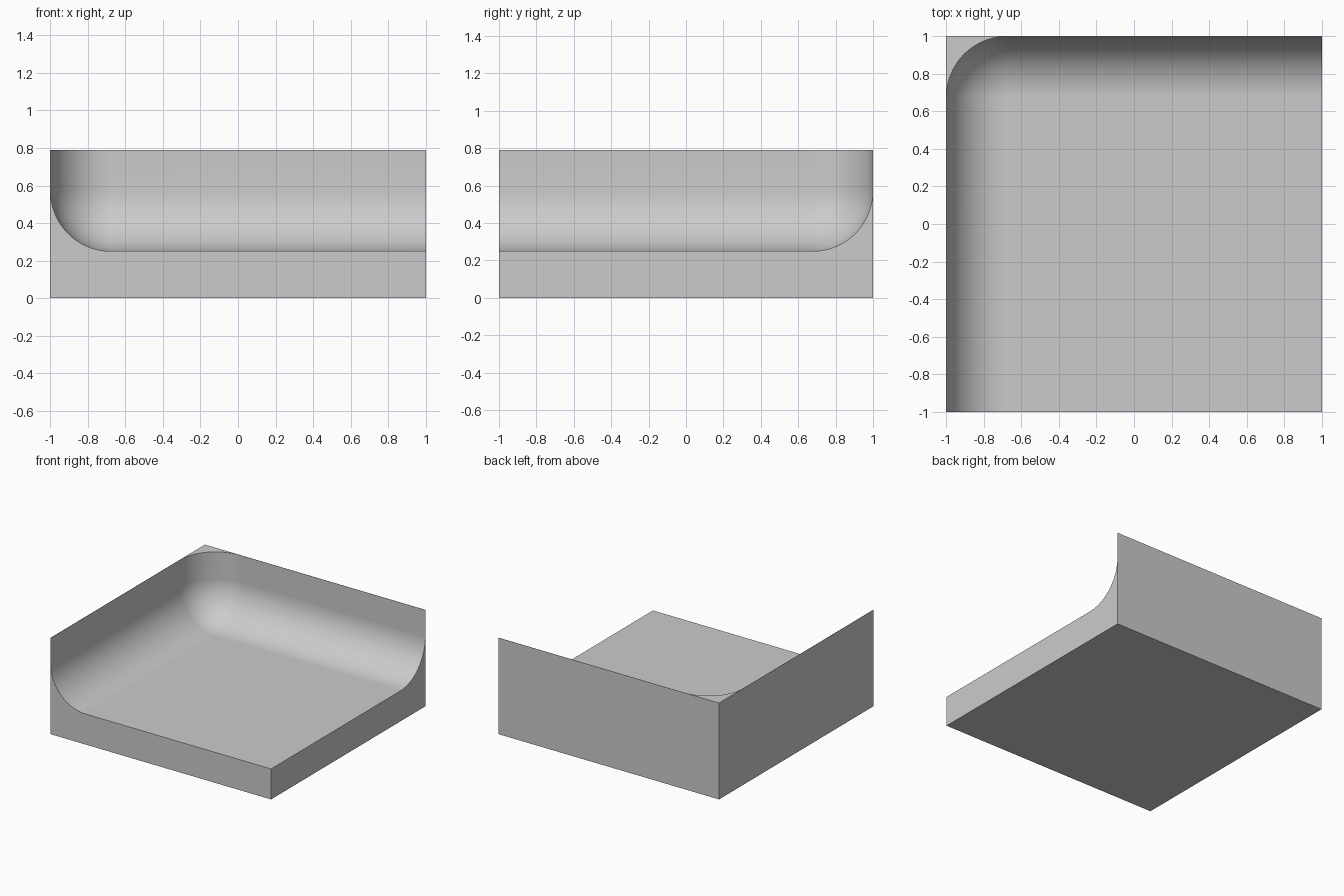
import bpy, bmesh, math
from mathutils import Vector

if "Cube" in bpy.data.objects:
    bpy.data.objects.remove(bpy.data.objects["Cube"], do_unlink=True)

HEIGHT, FLOOR, RADIUS, WALL = 0.79, 0.25, 0.32, 0.002

grey = bpy.data.materials.new("plain grey")
grey.use_nodes = True
grey.diffuse_color = (0.6, 0.6, 0.6, 1)
grey.node_tree.nodes["Principled BSDF"].inputs["Base Color"].default_value = (0.6, 0.6, 0.6, 1)


def box(name, low, high, round_corner=None):
    """Box between two corners; the three edges at round_corner may be rounded."""
    low, high = Vector(low), Vector(high)
    bm = bmesh.new()
    bmesh.ops.create_cube(bm, size=1)
    for v in bm.verts:
        v.co = (low + high) / 2 + v.co * (high - low)
    if round_corner:
        corner = min(bm.verts, key=lambda v: (v.co - Vector(round_corner)).length)
        bmesh.ops.bevel(bm, geom=list(corner.link_edges), offset=RADIUS,
                        offset_type='OFFSET', segments=20, profile=0.5, affect='EDGES')
    mesh = bpy.data.meshes.new(name)
    bm.to_mesh(mesh)
    bm.free()
    mesh.materials.append(grey)
    obj = bpy.data.objects.new(name, mesh)
    bpy.context.collection.objects.link(obj)
    return obj


# Solid block with two outer walls
tray = box("coved_corner_tray", (-1, -1, 0), (1, 1, HEIGHT))

# Hollow with a ball-shaped inner corner and coved edges
inner = (-1 + WALL, 1 - WALL, FLOOR)
hollow = box("hollow_cutter", (inner[0], -2, FLOOR), (2, inner[1], 2), inner)
hollow.hide_render = True

cut = tray.modifiers.new("hollow", 'BOOLEAN')
cut.operation = 'DIFFERENCE'
cut.solver = 'EXACT'
cut.object = hollow
bpy.ops.object.select_all(action='DESELECT')
bpy.context.view_layer.objects.active = tray
tray.select_set(True)
bpy.ops.object.modifier_apply(modifier=cut.name)
bpy.data.objects.remove(hollow, do_unlink=True)

# Smooth coves, crisp outer edges, level floor and walls
bpy.ops.object.shade_smooth_by_angle(angle=math.radians(30))
level = tray.modifiers.new("level_faces", 'WEIGHTED_NORMAL')
level.keep_sharp = True
